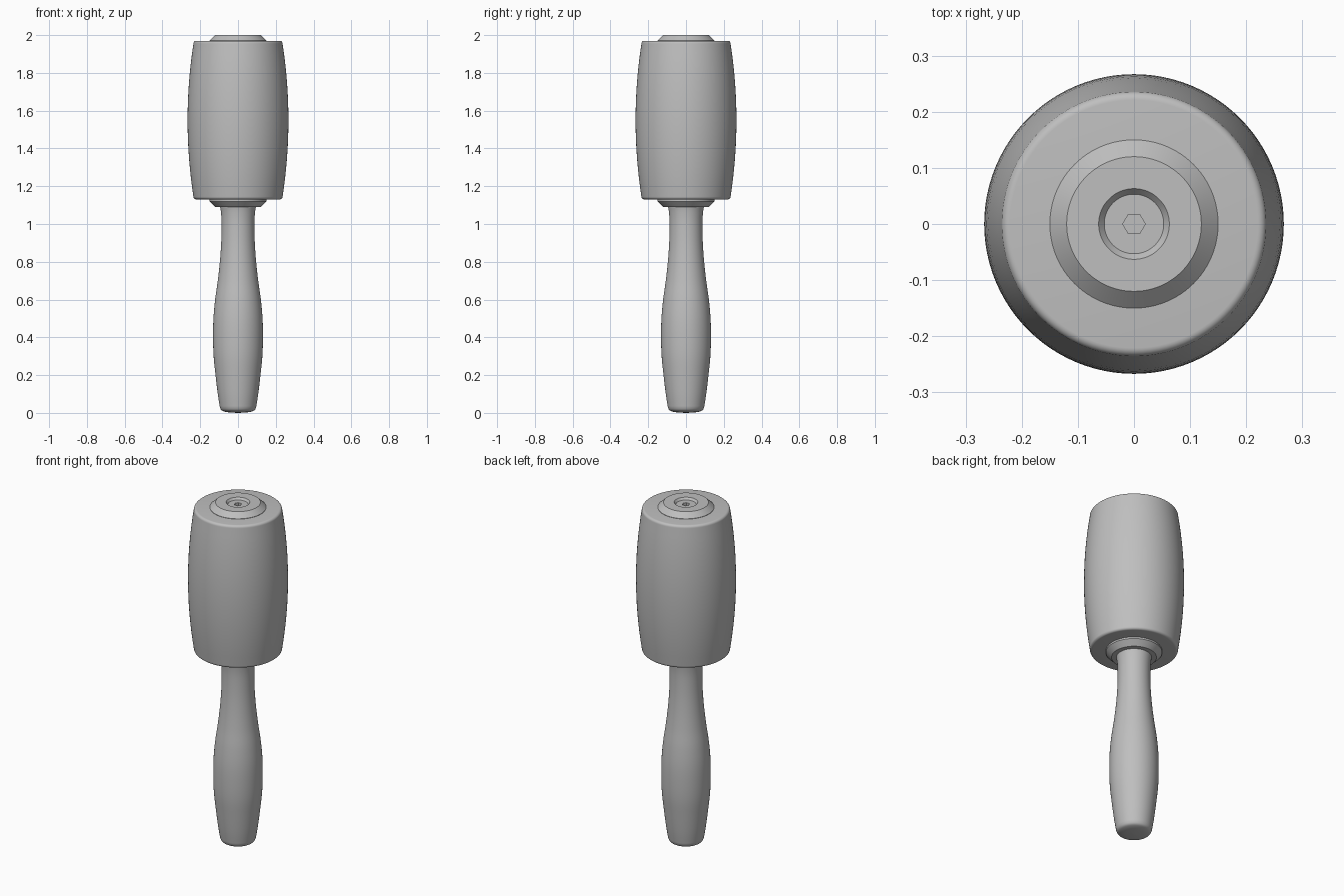
import bpy, bmesh, math
from mathutils import Vector
from mathutils.geometry import interpolate_bezier

SEGMENTS = 96

old = bpy.data.objects.get("Cube")
if old:
    bpy.data.objects.remove(old, do_unlink=True)

grey = bpy.data.materials.new("mid grey")
grey.use_nodes = True
grey.diffuse_color = (0.52, 0.52, 0.52, 1)
grey.node_tree.nodes["Principled BSDF"].inputs["Base Color"].default_value = grey.diffuse_color


def finish(name, bm, angle=30):
    """Turn a bmesh into a smooth-shaded grey object with sharp edges kept."""
    bmesh.ops.recalc_face_normals(bm, faces=bm.faces)
    mesh = bpy.data.meshes.new(name)
    bm.to_mesh(mesh)
    bm.free()
    mesh.materials.append(grey)
    obj = bpy.data.objects.new(name, mesh)
    bpy.context.collection.objects.link(obj)
    bpy.ops.object.select_all(action='DESELECT')
    obj.select_set(True)
    bpy.context.view_layer.objects.active = obj
    bpy.ops.object.shade_smooth_by_angle(angle=math.radians(angle))
    return obj


def lathe(name, profile, angle=30):
    """Spin a (radius, height) profile around the z axis."""
    bm = bmesh.new()
    verts = [bm.verts.new((r, 0, z)) for r, z in profile]
    edges = [bm.edges.new(pair) for pair in zip(verts, verts[1:])]
    bmesh.ops.spin(bm, geom=verts + edges, cent=(0, 0, 0), axis=(0, 0, 1),
                   angle=math.tau, steps=SEGMENTS, use_merge=True)
    bmesh.ops.remove_doubles(bm, verts=bm.verts, dist=1e-5)
    return finish(name, bm, angle)


def smooth_path(points, steps=6):
    """Run a smooth curve through the profile points."""
    pts = [Vector(p) for p in points]
    last = len(pts) - 1
    tangents = [(pts[min(i + 1, last)] - pts[max(i - 1, 0)]) / 6 for i in range(last + 1)]
    path = [pts[0]]
    for i in range(last):
        path += interpolate_bezier(pts[i], pts[i] + tangents[i],
                                   pts[i + 1] - tangents[i + 1], pts[i + 1], steps + 1)[1:]
    return [(p.x, p.y) for p in path]


def fillet(r, z, size, side):
    """Quarter-round corner, from the flat end towards the side wall."""
    return [(r - size + size * math.sin(a), z - side * size * (1 - math.cos(a)))
            for a in (i * math.pi / 12 for i in range(7))]


# Barrel-shaped mallet head with rounded rims
bottom, top = 1.13, 1.97
rim, bulge, steps = 0.236, 0.031, 16
low, high = bottom + 0.015, top - 0.015
barrel = []
for i in range(1, steps):
    t = i / steps
    barrel.append((rim + bulge * 4 * t * (1 - t), low + (high - low) * t))
lathe("mallet_head", [(0, bottom)] + fillet(rim, bottom, 0.015, -1) + barrel
      + fillet(rim, top, 0.015, 1)[::-1] + [(0, top)], 40)

# Turned handle: rounded butt, swollen grip, narrow neck and small flare
grip = smooth_path([(0.096, 0.03), (0.107, 0.1), (0.119, 0.2), (0.129, 0.3),
                    (0.132, 0.4), (0.13, 0.5), (0.121, 0.6), (0.107, 0.7),
                    (0.096, 0.8), (0.089, 0.9), (0.087, 1.0), (0.09, 1.06), (0.096, 1.1)])
butt = smooth_path([(0, 0), (0.05, 0.003), (0.078, 0.009), (0.09, 0.017), (0.096, 0.03)], 4)
lathe("handle", butt + grip[1:] + [(0, 1.1)], 50)

# Chamfered collar under the head
lathe("lower_collar", [(0, 1.09), (0.12, 1.09), (0.15, 1.12), (0.15, 1.13), (0, 1.13)], 25)

# Chamfered cap on top with a countersunk opening
seat = 1.988
lathe("top_cap", [(0.15, 1.969), (0.15, 1.972), (0.12, 2.0), (0.063, 2.0), (0.053, seat)], 25)

# Flat screw head with a hexagonal socket
bm = bmesh.new()
outer = bmesh.ops.create_circle(bm, segments=SEGMENTS, radius=0.053)["verts"]
inner = [bm.verts.new((0.02 * math.cos(i * math.pi / 3), 0.02 * math.sin(i * math.pi / 3), 0))
         for i in range(6)]
hexagon = [bm.edges.new((inner[i], inner[(i + 1) % 6])) for i in range(6)]
bmesh.ops.triangle_fill(bm, edges=bm.edges[:], use_beauty=True)
for face in [f for f in bm.faces if all(v in inner for v in f.verts)]:
    bm.faces.remove(face)
walls = bmesh.ops.extrude_edge_only(bm, edges=hexagon)["geom"]
floor = [v for v in walls if isinstance(v, bmesh.types.BMVert)]
bmesh.ops.translate(bm, verts=floor, vec=(0, 0, -0.015))
bmesh.ops.contextual_create(bm, geom=[e for e in walls if isinstance(e, bmesh.types.BMEdge)
                                      and all(v in floor for v in e.verts)])
bmesh.ops.translate(bm, verts=bm.verts, vec=(0, 0, seat))
bm.normal_update()
screw = finish("screw_head", bm, 25)
# Keep the seat facing upwards
if max(screw.data.polygons, key=lambda p: p.center.z).normal.z < 0:
    screw.data.flip_normals()
